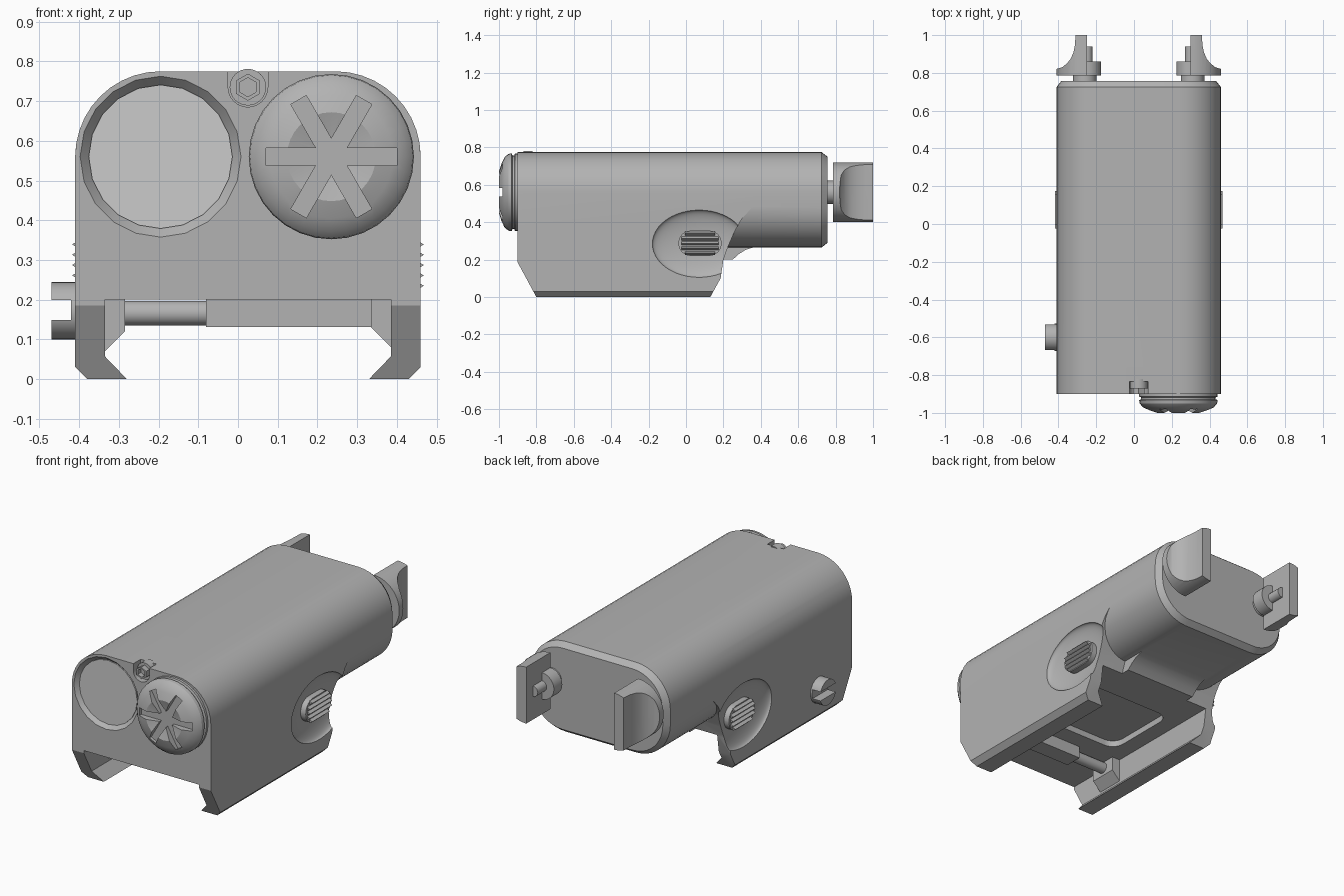
import bpy, bmesh, math
from mathutils import Matrix, Vector

if "Cube" in bpy.data.objects:
    bpy.data.objects.remove(bpy.data.objects["Cube"])

CX = 0.025   # symmetry plane of the housing
parts = []


def material(name, value):
    m = bpy.data.materials.new(name)
    m.use_nodes = True
    m.diffuse_color = (value, value, value, 1)
    m.node_tree.nodes["Principled BSDF"].inputs["Base Color"].default_value = m.diffuse_color
    return m


grey = material("housing grey", 0.45)
pale = material("lens grey", 0.6)


def finish(name, bm, mat=grey):
    bmesh.ops.recalc_face_normals(bm, faces=bm.faces)
    me = bpy.data.meshes.new(name)
    bm.to_mesh(me)
    bm.free()
    me.materials.append(mat)
    ob = bpy.data.objects.new(name, me)
    bpy.context.collection.objects.link(ob)
    parts.append(ob)
    return ob


def place(axis, u, v, w):
    return {"x": (w, u, v), "y": (u, w, v), "z": (u, v, w)}[axis]


def loft(name, axis, sections, mat=grey):
    """Skin (outline, position) sections of equal point count, with end caps."""
    bm = bmesh.new()
    rings = [[bm.verts.new(place(axis, u, v, w)) for u, v in pts] for pts, w in sections]
    for a, b in zip(rings, rings[1:]):
        for i in range(len(a)):
            bm.faces.new((a[i - 1], a[i], b[i], b[i - 1]))
    bm.faces.new(rings[0])
    bm.faces.new(rings[-1])
    return finish(name, bm, mat)


def prism(name, axis, pts, a, b, mat=grey):
    return loft(name, axis, [(pts, a), (pts, b)], mat)


def arc(u, v, r, start, end, n):
    return [(u + r * math.cos(math.radians(start + (end - start) * i / n)),
             v + r * math.sin(math.radians(start + (end - start) * i / n))) for i in range(n + 1)]


def circle(u, v, r, n=32):
    return arc(u, v, r, 0, 360, n)[:-1]


def rod(name, axis, u, v, r, a, b, n=32, mat=grey):
    return prism(name, axis, circle(u, v, r, n), a, b, mat)


def rect(u0, v0, u1, v1):
    return [(u0, v0), (u1, v0), (u1, v1), (u0, v1)]


def rounded(u0, v0, u1, v1, r, n=10):
    return (arc(u1 - r, v1 - r, r, 0, 90, n) + arc(u0 + r, v1 - r, r, 90, 180, n)
            + arc(u0 + r, v0 + r, r, 180, 270, n) + arc(u1 - r, v0 + r, r, 270, 360, n))


def combine(ob, tool, op="DIFFERENCE"):
    mod = ob.modifiers.new("cut", "BOOLEAN")
    mod.operation, mod.solver, mod.object = op, "EXACT", tool
    bpy.context.view_layer.objects.active = ob
    bpy.ops.object.modifier_apply(modifier=mod.name)
    parts.remove(tool)
    bpy.data.objects.remove(tool)


def mirror_x(pts):
    return [(2 * CX - x, v) for x, v in pts]


# Housing section: rounded top, hooked legs, open rail channel
leg = [(0.46, 0.03), (0.43, 0), (0.33, 0), (0.385, 0.057), (0.385, 0.2)]
top = arc(0.245, 0.56, 0.215, 0, 90, 10)
half = leg[::-1] + top
housing = prism("housing", "y", half + mirror_x(half)[::-1], -0.9, 0.36)

# Side outline with slanted nose and curved cove at the back
side = [(-1, 0.9), (-0.9, 0.9), (-0.9, 0.185), (-0.8, 0), (0.13, 0), (0.185, 0.1), (0.2, 0.2),
        (0.225, 0.27), (0.26, 0.35), (0.3, 0.42), (0.345, 0.47), (0.37, 0.49), (0.37, 0.9)]
combine(housing, prism("outline", "x", side[1:], -1, 1), "INTERSECT")

# Rounded battery tube with a bevelled rear end
tube = loft("tube", "y", [(rounded(-0.41, 0.265, 0.46, 0.775, 0.215), 0.05),
                          (rounded(-0.41, 0.265, 0.46, 0.775, 0.215), 0.725),
                          (rounded(-0.385, 0.29, 0.435, 0.75, 0.19), 0.757)])
combine(housing, tube, "UNION")
cove = [(0.1, 0.2), (0.25, 0.2), (0.28, 0.228), (0.32, 0.253), (0.37, 0.268), (0.37, 0.3), (0.1, 0.3)]
combine(housing, prism("cove", "x", cove, -0.2, 0.25), "UNION")

# Thumb scoops in both sides
for x in (-0.41, 0.46):
    bm = bmesh.new()
    bmesh.ops.create_uvsphere(bm, u_segments=48, v_segments=24, radius=1)
    bm.transform(Matrix.Translation((x, 0.07, 0.285)) @ Matrix.Diagonal((0.045, 0.25, 0.18, 1)))
    combine(housing, finish("scoop", bm))

# Lens seat, screw notch and underside pocket
combine(housing, loft("lens_seat", "y", [(circle(-0.195, 0.56, 0.208, 20), -0.906),
                                         (circle(-0.195, 0.56, 0.18, 20), -0.875)]))
combine(housing, prism("notch", "y", arc(CX, 0.735, 0.05, 180, 360, 12)
                       + [(CX + 0.05, 0.9), (CX - 0.05, 0.9)], -1, -0.835))
combine(housing, prism("pocket", "z", rounded(-0.24, -0.45, 0.29, 0.0, 0.07, 6), 0.1, 0.235))

# Lens
rod("lens", "y", -0.195, 0.56, 0.181, -0.882, -0.87, 20, pale)

# Domed cap with bowl and six radial slots
profile = [(0.208, -0.88), (0.208, -0.914), (0.197, -0.918), (0.197, -0.928), (0.208, -0.932),
           (0.205, -0.95), (0.188, -0.97), (0.155, -0.986), (0.112, -1.0), (0.05, -0.982), (0.008, -0.976)]
cap = loft("lamp_cap", "y", [(circle(0.235, 0.56, r), y) for r, y in profile])
for i in range(3):
    slot = prism("slot", "y", rect(-0.165, -0.0225, 0.165, 0.0225), -1.1, -0.964)
    slot.data.transform(Matrix.Translation((0.235, 0, 0.56)) @ Matrix.Rotation(i * math.pi / 3, 4, "Y"))
    combine(cap, slot)

# Adjuster screw with hexagonal socket
rod("adjuster_screw", "y", CX, 0.735, 0.046, -0.87, -0.82)
collar = rod("adjuster_hex", "y", CX, 0.735, 0.034, -0.9, -0.86, 6)
combine(collar, rod("socket", "y", CX, 0.735, 0.024, -1, -0.872, 6))
for ob in parts[-1:]:
    ob.data.transform(Matrix.Translation((CX, 0, 0.735)) @ Matrix.Rotation(math.pi / 6, 4, "Y")
                      @ Matrix.Translation((-CX, 0, -0.735)))

# Ribbed buttons
for side_name, x, s in (("right", -0.41, -1), ("left", 0.46, 1)):
    prism(side_name + "_button", "x", rounded(-0.04, 0.22, 0.19, 0.355, 0.066, 8), x - s * 0.06, x - s * 0.008)
    for i in range(5):
        z = 0.235 + i * 0.026
        inset = 0.035 if i in (0, 4) else 0.015
        rib = [(x - s * 0.01, z - 0.011), (x + s * 0.008, z), (x - s * 0.01, z + 0.011)]
        prism(side_name + "_button_rib", "y", rib, -0.04 + inset, 0.19 - inset)

# Clamp: slotted bolt, cross bar and wedge jaws
head = rod("bolt_head", "x", -0.6, 0.172, 0.072, -0.47, -0.4)
combine(head, prism("bolt_slot", "x", rect(-0.8, 0.149, -0.4, 0.199), -0.6, -0.42))
rod("bolt_shaft", "x", -0.6, 0.166, 0.031, -0.41, -0.07)
prism("cross_bar", "y", rect(-0.08, 0.131, 0.335, 0.205), -0.65, -0.55)
jaw = [(0.39, 0.08), (0.385, 0.08), (0.335, 0.13), (0.335, 0.205), (0.39, 0.205)]
prism("left_jaw", "y", jaw, -0.7, -0.5)
prism("right_jaw", "y", [(x, z - 0.01 if z < 0.2 else z) for x, z in mirror_x(jaw)], -0.68, -0.52)

# Rear switches: half discs with a concave thumb face
wing = [(0.3, 0.785), (0.47, 0.785), (0.47, 0.818), (0.43, 0.83), (0.405, 0.85), (0.385, 0.875),
        (0.37, 0.91), (0.362, 0.95), (0.36, 1.0), (0.3, 1.0)]
for side_name, sign in (("left", 1), ("right", -1)):
    flip = mirror_x if sign < 0 else list
    x = CX + sign * 0.275
    paddle = rod(side_name + "_switch_paddle", "y", x, 0.56, 0.16, 0.785, 1.0, 48)
    combine(paddle, prism("wing", "z", flip(wing), 0.3, 0.9), "INTERSECT")
    rod(side_name + "_switch_neck", "y", x + sign * 0.01, 0.56, 0.062, 0.74, 0.79)
    rod(side_name + "_switch_hub", "y", x, 0.56, 0.075, 0.785, 0.86)
    rod(side_name + "_switch_pin", "y", x, 0.56, 0.03, 0.855, 0.94, 20)

# Smooth the round surfaces, keep the corners sharp
for ob in bpy.context.view_layer.objects:
    ob.select_set(ob in parts)
bpy.context.view_layer.objects.active = housing
bpy.ops.object.shade_smooth_by_angle(angle=math.radians(28))
